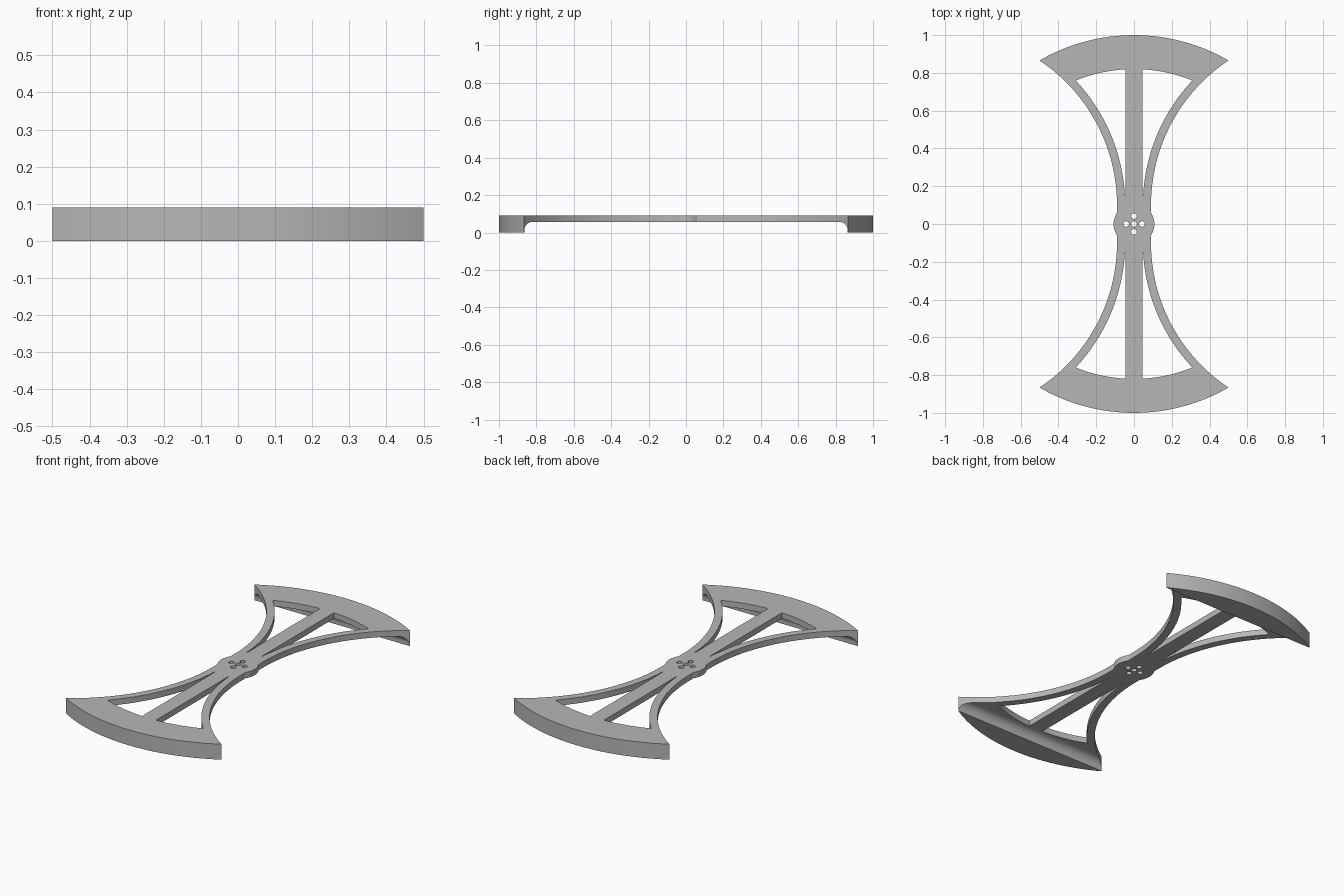
import bpy, bmesh, math
from math import radians, asin, acos, degrees

if "Cube" in bpy.data.objects:
    bpy.data.objects.remove(bpy.data.objects["Cube"])

TOP, UNDER = 0.09, 0.056        # top of frame, underside of thin web
SIDE = (1.01, 0.10)             # centre of the curved strut arcs


def arc(cx, cy, r, a0, a1, n):
    return [(cx + r * math.cos(radians(a0 + (a1 - a0) * i / n)),
             cy + r * math.sin(radians(a0 + (a1 - a0) * i / n))) for i in range(n + 1)]


def mirrored(pts, sx, sy):
    return [(x * sx, y * sy) for x, y in pts]


def solid(name, loops, height):
    """Fill closed 2D loops (with holes) and extrude them upward."""
    bm = bmesh.new()
    for loop in loops:
        vs = [bm.verts.new((x, y, 0)) for x, y in loop]
        for a, b in zip(vs, vs[1:] + vs[:1]):
            bm.edges.new((a, b))
    bmesh.ops.triangle_fill(bm, edges=bm.edges[:], use_beauty=True, normal=(0, 0, 1))
    ext = bmesh.ops.extrude_face_region(bm, geom=bm.faces[:])
    for v in ext["geom"]:
        if isinstance(v, bmesh.types.BMVert):
            v.co.z += height
    bmesh.ops.recalc_face_normals(bm, faces=bm.faces[:])
    me = bpy.data.meshes.new(name)
    bm.to_mesh(me)
    bm.free()
    ob = bpy.data.objects.new(name, me)
    bpy.context.collection.objects.link(ob)
    return ob


# outline of one quarter: hub, curved side, outer rim
hub_end = degrees(acos(0.09 / 0.108))
quarter = (arc(0, 0, 0.108, 0, hub_end, 8)
           + arc(*SIDE, 0.92, 180, 123.66, 24)
           + arc(0, 0, 1.0, 60, 90, 16)[1:])
half = quarter + mirrored(quarter, -1, 1)[::-1][1:]
outline = half + mirrored(half, 1, -1)[::-1][1:-1]

# openings between spoke and curved struts
slot = ([(0.045, 0.15)]
        + arc(0, 0, 0.82, degrees(acos(0.045 / 0.82)), 67.9, 8)
        + arc(*SIDE, 0.963, 136.9, 180 - degrees(asin(0.05 / 0.963)), 24))
slots = [mirrored(slot, sx, sy) for sx in (1, -1) for sy in (1, -1)]

# mounting holes in the hub
holes = [arc(x, y, 0.015, 0, 345, 23)
         for x, y in ((0, 0), (0.042, 0), (-0.042, 0), (0, 0.042), (0, -0.042))]

frame = solid("frame", [outline] + slots + holes, TOP)

# underside relief with coved ends, leaving deep blocks at both rims
R, Y = 0.042, 0.864
profile = ([(-Y, -0.1), (Y, -0.1)]
           + arc(Y - R, UNDER - R, R, 0, 90, 10)
           + arc(R - Y, UNDER - R, R, 90, 180, 10))
cutter = solid("relief_cutter", [profile], 2.0)
for v in cutter.data.vertices:      # lay the profile along x
    y, z, x = v.co
    v.co = (x - 1, y, z)
cutter.hide_render = True

mod = frame.modifiers.new("relief", "BOOLEAN")
mod.operation = "DIFFERENCE"
mod.solver = "EXACT"
mod.object = cutter
bpy.context.view_layer.objects.active = frame
frame.select_set(True)
cutter.select_set(False)
bpy.ops.object.modifier_apply(modifier="relief")
bpy.data.objects.remove(cutter)

mat = bpy.data.materials.new("grey")
mat.diffuse_color = (0.47, 0.47, 0.47, 1)
mat.use_nodes = True
mat.node_tree.nodes["Principled BSDF"].inputs["Base Color"].default_value = mat.diffuse_color
frame.data.materials.clear()
frame.data.materials.append(mat)
bpy.ops.object.shade_smooth_by_angle(angle=radians(30))
